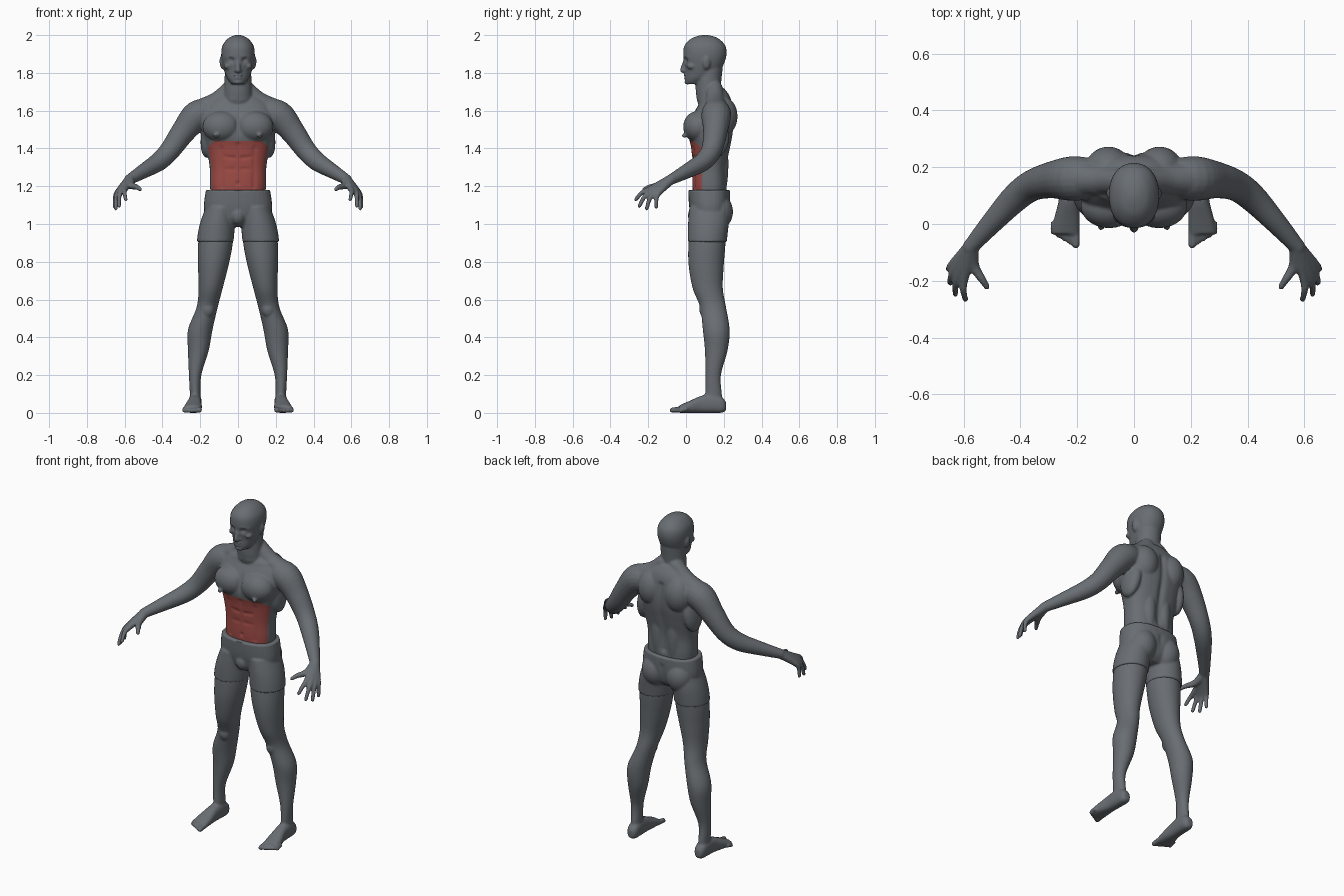
import bpy, bmesh, math
from mathutils import Vector, Matrix

cube = bpy.data.objects.get("Cube")
if cube:
    bpy.data.objects.remove(cube, do_unlink=True)


def material(name, rgb):
    m = bpy.data.materials.new(name)
    m.use_nodes = True
    m.diffuse_color = (*rgb, 1)
    bsdf = m.node_tree.nodes["Principled BSDF"]
    bsdf.inputs["Base Color"].default_value = (*rgb, 1)
    bsdf.inputs["Roughness"].default_value = 0.6
    return m


GREY = material("slate grey", (0.14, 0.155, 0.17))
RED = material("muted red", (0.34, 0.07, 0.06))


def spline(rows, steps=5):
    """Catmull-Rom resampling of rows of numbers."""
    rows = [Vector(r) for r in rows]
    out = []
    for i in range(len(rows) - 1):
        a, b = rows[max(i - 1, 0)], rows[i]
        c, d = rows[i + 1], rows[min(i + 2, len(rows) - 1)]
        for k in range(steps):
            t = k / steps
            out.append(b + (c - a) * (t / 2) + (a * 2 - b * 5 + c * 4 - d) * (t * t / 2)
                       + (b * 3 - a - c * 3 + d) * (t ** 3 / 2))
    return out + [rows[-1]]


def skin(bm, rings):
    loops = [[bm.verts.new(p) for p in ring] for ring in rings]
    n = len(loops[0])
    for a, b in zip(loops, loops[1:]):
        for i in range(n):
            bm.faces.new((a[i], a[(i + 1) % n], b[(i + 1) % n], b[i]))
    bm.faces.new(loops[0][::-1])
    bm.faces.new(loops[-1])


def loft(bm, rows, side=1, axis="z", square=2.0, n=32):
    """Rows: position on axis, two centre coordinates, two radii."""
    rings = []
    for t, a, b, ra, rb in spline(rows):
        ring = []
        for i in range(n):
            c, s = math.cos(math.tau * i / n), math.sin(math.tau * i / n)
            u = a + ra * math.copysign(abs(c) ** (2 / square), c)
            v = b + rb * math.copysign(abs(s) ** (2 / square), s)
            ring.append((side * u, v, t) if axis == "z" else (side * u, t, v))
        rings.append(ring)
    skin(bm, rings)


def tube(bm, rows, side=1, n=20):
    """Rows: x, y, z, radius; both ends get a round cap."""
    pts = spline(rows)
    rings = []
    for i, p in enumerate(pts):
        d = (pts[min(i + 1, len(pts) - 1)] - pts[max(i - 1, 0)]).xyz.normalized()
        rot = d.to_track_quat("Z", "Y")
        rings.append([(p.xyz + rot @ Vector((math.cos(math.tau * k / n),
                      math.sin(math.tau * k / n), 0)) * p.w) for k in range(n)])
    skin(bm, [[Vector((side * q.x, q.y, q.z)) for q in r] for r in rings])
    for r in (rows[0], rows[-1]):
        ball(bm, r[:3], [r[3]] * 3, side)


def ball(bm, centre, radii, side=1, tilt=0):
    c = Vector((side * centre[0], centre[1], centre[2]))
    bmesh.ops.create_uvsphere(bm, u_segments=24, v_segments=16, radius=1,
                              matrix=Matrix.Translation(c) @ Matrix.Rotation(side * tilt, 4, "Y")
                              @ Matrix.Diagonal((*radii, 1)))


def fuse(name, bm, voxel, smooth, grooves=()):
    """Merge overlapping volumes into one skin, then press grooves into it."""
    bmesh.ops.recalc_face_normals(bm, faces=bm.faces)
    me = bpy.data.meshes.new(name)
    bm.to_mesh(me)
    bm.free()
    ob = bpy.data.objects.new(name, me)
    bpy.context.collection.objects.link(ob)
    r = ob.modifiers.new("merge", "REMESH")
    r.mode, r.voxel_size = "VOXEL", voxel
    s = ob.modifiers.new("soften", "SMOOTH")
    s.factor, s.iterations = 0.5, smooth
    deps = bpy.context.evaluated_depsgraph_get()
    ob.data = bpy.data.meshes.new_from_object(ob.evaluated_get(deps))
    ob.data.name = name
    ob.modifiers.clear()
    normals = [v.normal.copy() for v in ob.data.vertices]
    for a, b, width, depth in grooves:
        a, b = Vector(a), Vector(b)
        ab = b - a
        for v, nrm in zip(ob.data.vertices, normals):
            p = Vector((abs(v.co.x), v.co.y, v.co.z))
            if abs(p.z - a.z) > ab.length + 3 * width:
                continue
            t = min(max((p - a).dot(ab) / max(ab.length_squared, 1e-9), 0), 1)
            d = (p - a - ab * t).length / width
            if d < 3:
                v.co -= nrm * depth * math.exp(-d * d)
    ob.data.materials.clear()
    ob.data.materials.append(GREY)
    for p in ob.data.polygons:
        p.use_smooth = True
    return ob


body = bmesh.new()
# torso, neck and head
loft(body, [(1.02, 0, .125, .12, .07), (1.18, 0, .125, .147, .09), (1.3, 0, .125, .15, .09),
            (1.4, 0, .13, .168, .103), (1.48, 0, .13, .188, .118), (1.56, 0, .14, .195, .112),
            (1.63, 0, .155, .17, .09), (1.68, 0, .16, .11, .07), (1.72, 0, .15, .06, .05)], square=2.5)
loft(body, [(1.58, 0, .15, .08, .07), (1.66, 0, .128, .077, .07), (1.72, 0, .118, .072, .067),
            (1.83, 0, .125, .07, .07)])
loft(body, [(1.742, 0, .04, .034, .04), (1.77, 0, .065, .057, .068), (1.81, 0, .088, .073, .09),
            (1.85, 0, .096, .083, .106), (1.9, 0, .1, .089, .115), (1.945, 0, .1, .082, .108),
            (1.98, 0, .1, .056, .075), (1.995, 0, .1, .03, .04), (2.001, 0, .1, .008, .01)], square=2.2)
# nose, lips, chin
tube(body, [(0, -.004, 1.868, .009), (0, -.014, 1.835, .012), (0, -.018, 1.814, .014)])
ball(body, (0, -.002, 1.787), (.024, .012, .006))
ball(body, (0, .0, 1.774), (.021, .012, .007))
ball(body, (0, .008, 1.752), (.024, .016, .014))

for s in (1, -1):
    # face details and ears
    ball(body, (.012, -.008, 1.812), (.009, .011, .008), s)
    tube(body, [(.012, -.004, 1.884, .01), (.035, .0, 1.89, .01), (.06, .022, 1.882, .01)], s)
    ball(body, (.055, .03, 1.835), (.02, .026, .016), s)
    ball(body, (.086, .108, 1.852), (.011, .02, .034), s, .15)
    # chest, back and shoulder masses
    ball(body, (.088, .063, 1.515), (.1, .078, .083), s)
    ball(body, (.115, -.008, 1.468), (.012, .012, .01), s)
    ball(body, (.09, .185, 1.57), (.085, .088, .11), s)
    ball(body, (.05, .17, 1.32), (.05, .055, .22), s)
    ball(body, (.15, .155, 1.47), (.045, .075, .12), s, -.15)
    tube(body, [(.04, .15, 1.715, .045), (.11, .155, 1.65, .05), (.2, .16, 1.595, .065)], s)
    # arm
    tube(body, [(.14, .16, 1.59, .07), (.215, .16, 1.575, .079), (.29, .155, 1.488, .065),
                (.36, .135, 1.39, .055), (.42, .09, 1.33, .05), (.5, .005, 1.28, .039),
                (.575, -.08, 1.235, .028)], s)
    # fingers run back through the palm to the wrist
    wrist = (.572, -.078, 1.237, .027)
    for knuckle, tip in (((.598, -.19, 1.185), (.594, -.265, 1.13)),
                         ((.618, -.18, 1.178), (.629, -.247, 1.095)),
                         ((.632, -.163, 1.17), (.647, -.208, 1.082)),
                         ((.638, -.142, 1.167), (.653, -.158, 1.09))):
        mid = Vector(knuckle).lerp(Vector(tip), .5) + Vector((.005, -.006, .008))
        tube(body, [wrist, (*knuckle, .0165), (*mid, .0125), (*tip, .0105)], s, 12)
    tube(body, [wrist, (.565, -.145, 1.205, .02), (.535, -.195, 1.195, .014),
                (.518, -.222, 1.183, .011)], s, 12)
    # leg
    loft(body, [(1.04, .1, .12, .08, .085), (.96, .113, .115, .09, .096), (.88, .121, .11, .091, .098),
                (.78, .131, .107, .081, .093), (.66, .145, .115, .064, .08), (.56, .163, .143, .056, .069),
                (.44, .2, .16, .065, .071), (.33, .21, .16, .055, .06), (.2, .227, .144, .033, .041),
                (.1, .227, .146, .028, .044), (.03, .227, .15, .028, .045)], s)
    ball(body, (.16, .1, .55), (.035, .03, .045), s)
    # foot and toes
    loft(body, [(.212, .226, .035, .018, .022), (.19, .226, .042, .032, .041), (.14, .227, .05, .035, .05),
                (.08, .23, .045, .036, .045), (.02, .236, .032, .045, .032),
                (-.035, .241, .02, .048, .02)], s, "y", 2.5)
    for i in range(5):
        x, r = .205 + .0195 * i, (.0145 if i == 0 else .0115)
        tube(body, [(x, -.015 + .004 * i, .02, r), (x, -.05 + .009 * i, .018, r),
                    (x, -.072 + .011 * i, r, r)], s, 12)

body = fuse("body", body, .0065, 3, [
    ((.034, -.008, 1.866), (.04, -.006, 1.866), .013, .012),      # eye sockets
    ((0, -.01, 1.781), (.02, -.004, 1.781), .004, .004),          # mouth
    ((0, .02, 1.22), (0, .02, 1.42), .01, .006),                  # belly midline
    ((0, .03, 1.212), (0, .03, 1.218), .008, .01),                # navel
    ((.02, .03, 1.29), (.07, .03, 1.29), .01, .005),
    ((.02, .03, 1.35), (.07, .03, 1.355), .01, .005),
    ((.085, .04, 1.2), (.09, .03, 1.4), .013, .005),
    ((0, .0, 1.45), (0, .03, 1.6), .012, .007),                   # breastbone
    ((0, .22, 1.22), (0, .25, 1.62), .018, .012),                 # spine
    ((.115, -.018, 1.468), (.115, -.018, 1.468), .02, -.003),
    ((.02, .05, 1.655), (.14, .1, 1.66), .014, -.004),            # collar bones
])

# painted belly panel with clean cut borders
body.data.materials.append(RED)
bm = bmesh.new()
bm.from_mesh(body.data)
TOP, LOW, BACK = 1.44, 1.17, .085
for co, no in (((0, 0, TOP), (0, 0, 1)), ((0, BACK, 0), (0, 1, 0)),
               ((.125, 0, 1.44), (.9, 0, 1)), ((-.125, 0, 1.44), (-.9, 0, 1))):
    near = [f for f in bm.faces if LOW - .03 < f.calc_center_median().z < TOP + .05
            and abs(f.calc_center_median().x) < .2]
    geom = list({e for f in near for e in f.edges} | {v for f in near for v in f.verts}) + near
    bmesh.ops.bisect_plane(bm, geom=geom, plane_co=co, plane_no=no)
for f in bm.faces:
    c = f.calc_center_median()
    inside = LOW < c.z < min(TOP, 1.44 - .9 * (abs(c.x) - .125))
    f.material_index = int(inside and c.y < BACK and abs(c.x) < .18)
    f.smooth = True
bm.to_mesh(body.data)
bm.free()

# shorts with flat waistband and leg hems
shorts = bmesh.new()
loft(shorts, [(.985, 0, .122, .11, .06), (1.02, 0, .125, .165, .09), (1.09, 0, .125, .181, .108),
              (1.18, 0, .123, .17, .111)], square=2.4)
ball(shorts, (0, .05, 1.045), (.04, .04, .05))
for s in (1, -1):
    loft(shorts, [(.905, .121, .113, .097, .103), (.96, .115, .116, .096, .106),
                  (1.02, .106, .12, .09, .108), (1.09, .09, .123, .08, .105)], s)
    ball(shorts, (.082, .16, 1.065), (.083, .089, .1), s)
shorts = fuse("shorts", shorts, .0065, 2, [((0, .25, 1.02), (0, .25, 1.12), .016, .014)])
for ob in (body, shorts):
    bpy.context.view_layer.objects.active = ob
    bpy.ops.object.select_all(action="DESELECT")
    ob.select_set(True)
    bpy.ops.object.shade_smooth_by_angle(angle=math.radians(50))
